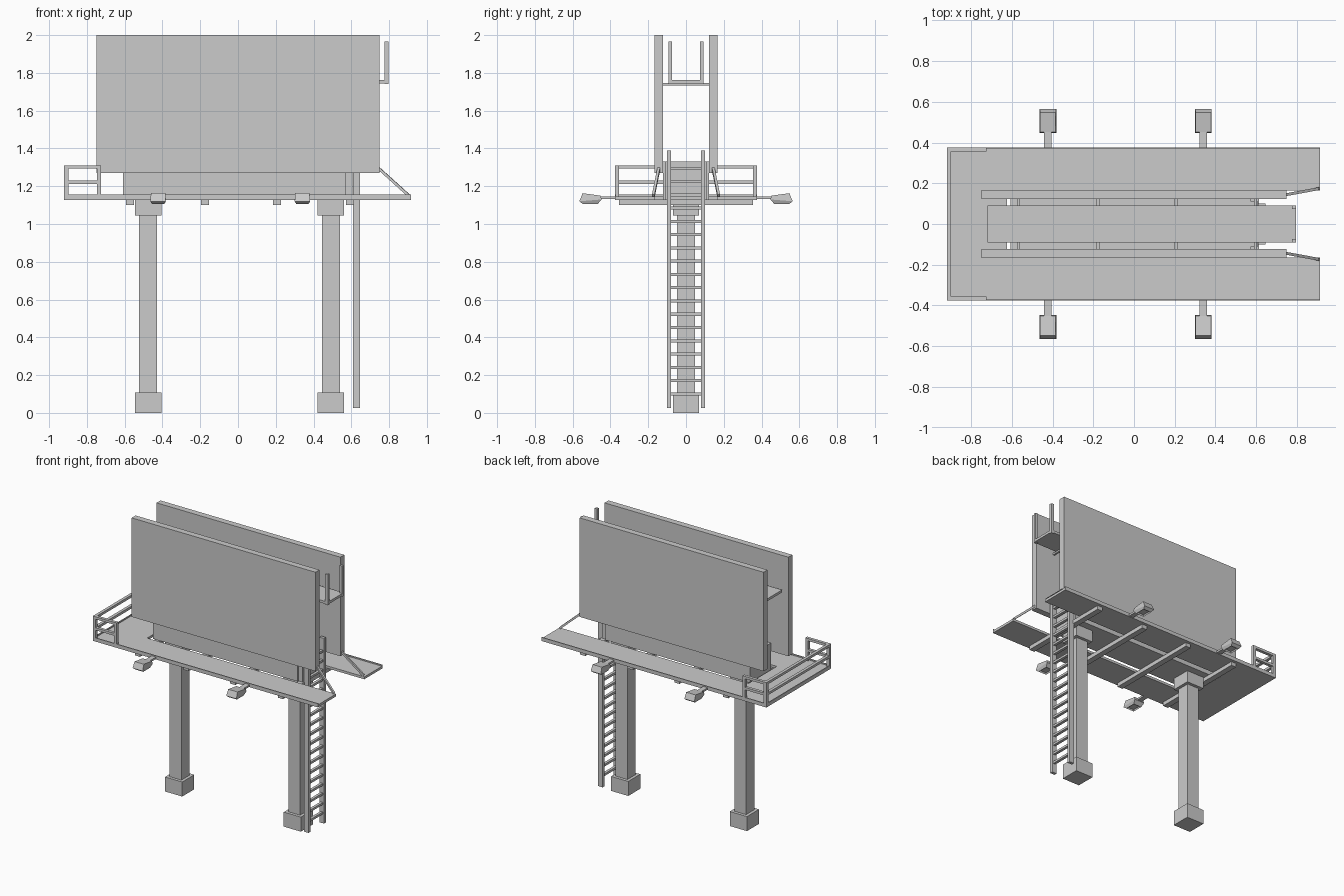
import bpy, bmesh
from mathutils import Vector

if "Cube" in bpy.data.objects:
    bpy.data.objects.remove(bpy.data.objects["Cube"])


def mesh_object(name, bm):
    bmesh.ops.recalc_face_normals(bm, faces=bm.faces)
    me = bpy.data.meshes.new(name)
    bm.to_mesh(me)
    bm.free()
    ob = bpy.data.objects.new(name, me)
    bpy.context.collection.objects.link(ob)
    return ob


def add_box(bm, x, y, z):
    vs = bmesh.ops.create_cube(bm, size=1)["verts"]
    for v in vs:
        v.co = [(a[0] + a[1]) / 2 + c * (a[1] - a[0]) for a, c in zip((x, y, z), v.co)]


def boxes(name, *items):
    bm = bmesh.new()
    for it in items:
        add_box(bm, *it)
    return mesh_object(name, bm)


def mirrored(s, a, b):
    return tuple(sorted((s * a, s * b)))


def bar(name, a, b, t):
    a, b = Vector(a), Vector(b)
    bm = bmesh.new()
    bmesh.ops.create_cube(bm, size=1)
    bmesh.ops.scale(bm, vec=(t, t, (b - a).length), verts=bm.verts)
    ob = mesh_object(name, bm)
    ob.location = (a + b) / 2
    ob.rotation_euler = (b - a).to_track_quat('Z', 'Y').to_euler()
    return ob


def lamp_head(name, cx, s):
    # three stacked rings: lens rim, widest lip, top of the housing
    rings = [(.032, .468, .545, 1.105, 1.105),
             (.041, .447, .565, 1.130, 1.120),
             (.038, .452, .547, 1.150, 1.163)]
    bm = bmesh.new()
    loops = [[bm.verts.new(p) for p in ((cx - w, s * y0, z0), (cx + w, s * y0, z0),
                                        (cx + w, s * y1, z1), (cx - w, s * y1, z1))]
             for w, y0, y1, z0, z1 in rings]
    for lo, hi in zip(loops, loops[1:]):
        for i in range(4):
            j = (i + 1) % 4
            bm.faces.new((lo[i], lo[j], hi[j], hi[i]))
    lens = bm.faces.new(loops[0])
    bm.faces.new(loops[-1])
    bmesh.ops.recalc_face_normals(bm, faces=bm.faces)
    bmesh.ops.inset_region(bm, faces=[lens], thickness=.007)
    for v in lens.verts:
        v.co.z += .01
    return mesh_object(name, bm)


# supporting columns with footing and head block
for side, cx in (("left", -.476), ("right", .492)):
    def sq(h, z0, z1):
        return ((cx - h, cx + h), (-h, h), (z0, z1))
    boxes(side + "_footing", sq(.07, 0, .107))
    boxes(side + "_column", sq(.048, .1, 1.06))
    boxes(side + "_column_head", sq(.07, 1.045, 1.13))

# cross beams under the deck
for i, x in enumerate((-.572, -.175, .206, .594)):
    boxes(f"cross_beam_{i}", ((x - .021, x + .021), (-.355, .355), (1.10, 1.129)))

# U-shaped walkway deck, open between the arms
X0, X1, XI, Y0, Y1 = -.92, .915, -.625, .165, .377
bm = bmesh.new()
outline = [(X0, -Y1), (X1, -Y1), (X1, -Y0), (XI, -Y0), (XI, Y0), (X1, Y0), (X1, Y1), (X0, Y1)]
v = [bm.verts.new((x, y, 1.128)) for x, y in outline]
for q in ((0, 1, 2, 3), (0, 3, 4, 7), (4, 5, 6, 7)):
    bm.faces.new([v[i] for i in q])
ext = bmesh.ops.extrude_face_region(bm, geom=bm.faces[:])
for g in ext["geom"]:
    if isinstance(g, bmesh.types.BMVert):
        g.co.z += .018
mesh_object("walkway_deck", bm)

# thin kerb around the outer edge
K = (1.128, 1.155)
boxes("deck_kerb", ((X0, X1), (-Y1, -Y1 + .007), K), ((X0, X1), (Y1 - .007, Y1), K),
      ((X0, X0 + .007), (-Y1, Y1), K))

# core beam carrying both panels
boxes("core_beam", ((-.608, .572), (-.123, .123), (1.13, 1.33)))
boxes("core_end_plate", ((.572, .606), (-.112, .112), (1.13, 1.33)))

# U-shaped guard rail at the left end
t = .022
rail = []
for z in (1.212, 1.293):
    Z = (z, z + .018)
    rail.append(((X0, X0 + t), (-Y1, Y1), Z))
    for s in (-1, 1):
        rail.append(((X0, -.725), mirrored(s, Y1 - t, Y1), Z))
for x in (X0, -.725 - t):
    for s in (-1, 1):
        rail.append(((x, x + t), mirrored(s, Y1 - t, Y1), (1.14, 1.311)))
boxes("guard_rail", *rail)

# display panels, deck braces and lamps on both faces
for face, s in (("front", -1), ("back", 1)):
    boxes(face + "_panel", ((-.75, .75), mirrored(s, .122, .168), (1.27, 2.0)))
    bar(face + "_brace", (.742, s * .143, 1.297), (.905, s * .173, 1.15), .014)
    for i, cx in enumerate((-.423, .341)):
        boxes(f"{face}_lamp_arm_{i}",
              ((cx - .018, cx + .018), mirrored(s, .35, .465), (1.132, 1.146)))
        lamp_head(f"{face}_lamp_{i}", cx, s)

# upper catwalk between the panels, its support rods and end posts
boxes("upper_catwalk", ((-.72, .797), (-.092, .092), (1.745, 1.763)))
boxes("catwalk_rods", *[((x - .007, x + .007), (-.124, .124), (1.734, 1.747))
                        for x in (-.567, -.177, .207, .597)])
boxes("catwalk_posts", *[((.776, .797), mirrored(s, .074, .092), (1.74, 1.966))
                         for s in (-1, 1)])

# access ladder
boxes("ladder_rails", *[((.609, .646), mirrored(s, .079, .101), (.025, 1.39)) for s in (-1, 1)])
boxes("ladder_rungs", *[((.618, .638), (-.082, .082), (.093 + .0702 * k, .109 + .0702 * k))
                        for k in range(18)])
